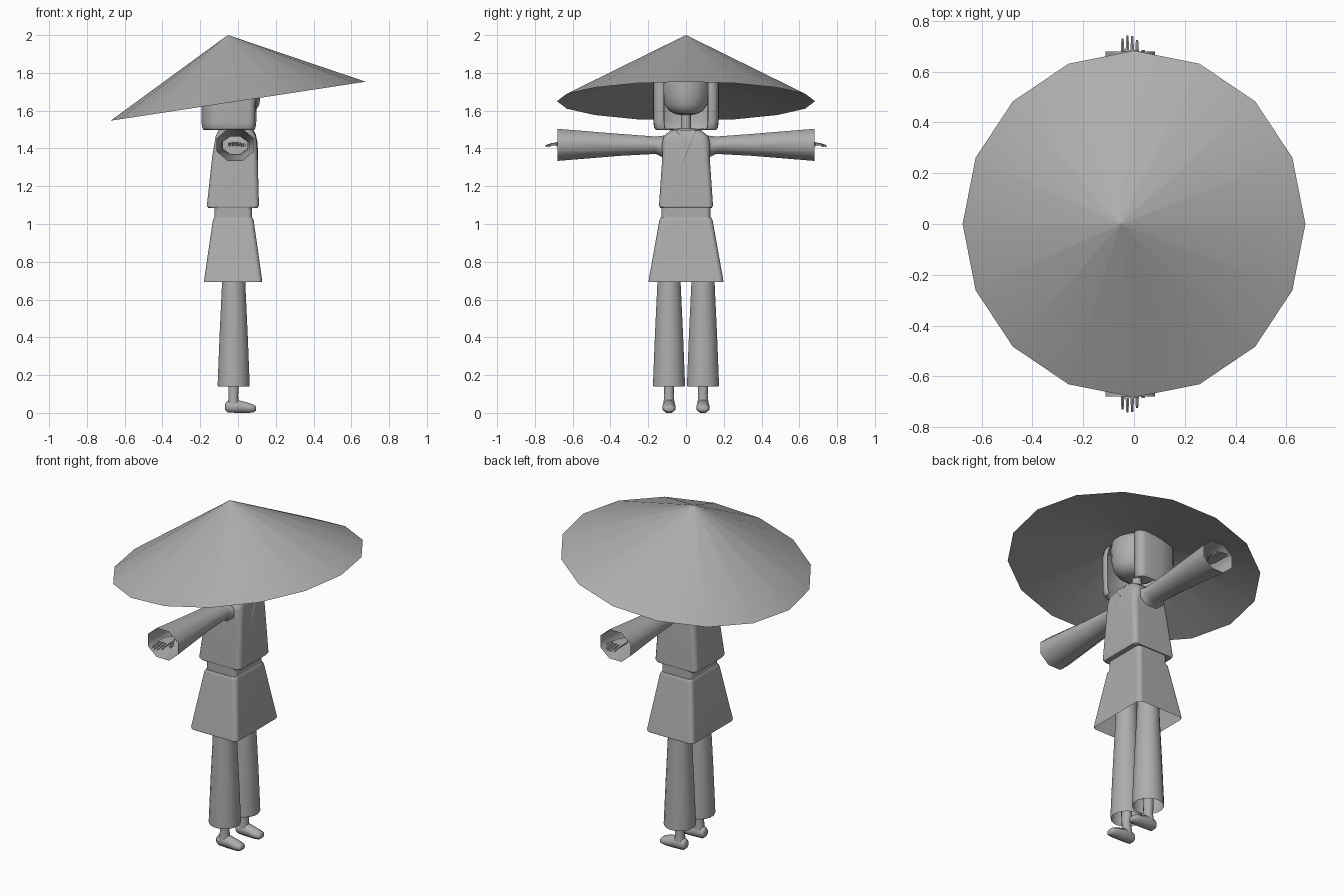
import bpy, bmesh, math
from mathutils import Vector, Matrix

if "Cube" in bpy.data.objects:
    bpy.data.objects.remove(bpy.data.objects["Cube"], do_unlink=True)

grey = bpy.data.materials.new("plain_grey")
grey.use_nodes = True
grey.diffuse_color = (0.42, 0.42, 0.42, 1)
grey.node_tree.nodes["Principled BSDF"].inputs["Base Color"].default_value = (0.42, 0.42, 0.42, 1)


def finish(name, bm, angle=35):
    """Turn a bmesh into a shaded, coloured object."""
    bmesh.ops.recalc_face_normals(bm, faces=bm.faces)
    me = bpy.data.meshes.new(name)
    bm.to_mesh(me)
    bm.free()
    for p in me.polygons:
        p.use_smooth = True
    me.set_sharp_from_angle(angle=math.radians(angle))
    me.materials.append(grey)
    ob = bpy.data.objects.new(name, me)
    bpy.context.collection.objects.link(ob)
    ob.modifiers.new("even_shading", 'WEIGHTED_NORMAL').keep_sharp = True
    return ob


def loft(name, rings, start=False, end=False, closed=True, angle=35):
    """Skin a row of equal point rings, with optional caps."""
    bm = bmesh.new()
    rows = [[bm.verts.new(p) for p in r] for r in rings]
    n = len(rows[0])
    for a, b in zip(rows, rows[1:]):
        for i in range(n if closed else n - 1):
            j = (i + 1) % n
            bm.faces.new((a[i], a[j], b[j], b[i]))
    if start:
        bm.faces.new(rows[0])
    if end:
        bm.faces.new(rows[-1])
    return finish(name, bm, angle)


def oval(u, v, n):
    """Flat oval outline whose flat sides reach u and v."""
    k = 1 / math.cos(math.pi / n)
    return [(u * k * math.cos((i + .5) * math.tau / n),
             v * k * math.sin((i + .5) * math.tau / n)) for i in range(n)]


def rounded_box(z, cx, hx, hy, r=.025):
    """Horizontal rounded rectangle."""
    pts = []
    for q, (sx, sy) in enumerate([(1, 1), (-1, 1), (-1, -1), (1, -1)]):
        for k in range(4):
            a = math.pi / 2 * (q + k / 3)
            pts.append((cx + sx * (hx - r) + r * math.cos(a),
                        sy * (hy - r) + r * math.sin(a), z))
    return pts


def tube_z(cx, cy, z, r, n=14):
    return [(cx + u, cy + v, z) for u, v in oval(r, r, n)]


def tube_y(y, cx, cz, hx, hz, n=8):
    return [(cx + u, y, cz + v) for u, v in oval(hx, hz, n)]


# Wide tilted hat: a steep sixteen-sided cone closed below by a shallow hollow
tilt = Matrix.Translation((0, 0, 1.65)) @ Matrix.Rotation(math.radians(-8.7), 4, 'Y')
for name, depth in (("hat", .354), ("hat_underside", .16)):
    bm = bmesh.new()
    bmesh.ops.create_cone(bm, cap_ends=False, segments=16, radius1=.683, radius2=.001, depth=depth)
    bm.transform(tilt @ Matrix.Translation((0, 0, depth / 2)))
    finish(name, bm)

# Head and neck
loft("head", [[(-.012 + u, v, z) for u, v in oval(hx, hy, 24)] for z, hx, hy in (
    (1.578, .04, .035), (1.583, .075, .06), (1.6, .105, .09), (1.63, .124, .112),
    (1.68, .132, .125), (1.75, .134, .132), (1.79, .128, .13), (1.805, .1, .1))],
    start=True, end=True, angle=60)
loft("neck", [tube_z(-.02, 0, z, .025) for z in (1.47, 1.62)])


# Bobbed hair: a shell open toward the face
def hair_ring(z, s):
    half = [(.098, .118), (.09, .155), (.06, .173), (-.05, .175),
            (-.13, .165), (-.175, .125), (-.195, .06)]
    pts = half + [(x, -y) for x, y in reversed(half)]
    return [((x + .04) * s - .04, y * s, z) for x, y in pts]


hair = loft("hair", [hair_ring(z, s) for z, s in
            ((1.498, .91), (1.507, .96), (1.54, .99), (1.74, 1), (1.785, .95), (1.807, .8))],
            end=True, closed=False, angle=50)
shell = hair.modifiers.new("thickness", 'SOLIDIFY')
shell.thickness = .012
shell.offset = -1

# Tunic, waistband and flared skirt
loft("tunic", [rounded_box(*s) for s in (
    (1.085, -.027, .105, .125), (1.085, -.027, .130, .136), (1.097, -.027, .138, .143),
    (1.36, -.016, .120, .125, .03), (1.43, -.012, .112, .127, .04),
    (1.465, -.012, .106, .118, .04), (1.497, -.012, .09, .08, .04),
    (1.505, -.015, .05, .05, .03))], start=True, end=True, angle=50)
loft("waistband", [rounded_box(z, -.025, .1, .13) for z in (1.02, 1.09)])
loft("skirt", [rounded_box(*s) for s in (
    (1.035, -.025, .085, .115), (1.035, -.025, .1, .133), (1.02, -.025, .108, .141),
    (.70, -.026, .154, .198), (.692, -.026, .152, .196))], start=True)


# Crossed collar folds lying on the chest
def fold(name, path, width):
    path = [Vector(p) for p in path]
    side = (path[-1] - path[0]).cross(Vector((1, 0, 0))).normalized() * width
    out = Vector((.003, 0, 0))
    loft(name, [[p - side - out, p - side * .4 + out, p + side * .4 + out, p + side - out]
                for p in path], start=True, end=True, angle=60)


fold("collar_fold_long", [(.078, .045, 1.497), (.092, .035, 1.468), (.1, .018, 1.43),
                          (.103, -.002, 1.38), (.104, -.03, 1.31)], .014)
fold("collar_fold_short", [(.078, -.045, 1.497), (.092, -.025, 1.468),
                           (.1, .008, 1.43)], .012)

# Limbs, made once for each side
for s, tag in ((-1, "front"), (1, "back")):
    # Flared open sleeve, widening again into the shoulder
    loft(tag + "_sleeve", [tube_y(s * y, -.015, z, hx, hz) for y, z, hx, hz in (
        (.09, 1.405, .09, .068), (.125, 1.41, .077, .057), (.16, 1.417, .064, .046),
        (.35, 1.419, .073, .058), (.68, 1.419, .098, .085))], angle=60)
    # Forearm, palm, fingers and thumb
    loft(tag + "_arm", [tube_y(s * y, -.017, 1.42, .018, .01) for y in (.15, .60)])
    loft(tag + "_palm", [tube_y(s * y, -.017, 1.423, hx, .01)
                         for y, hx in ((.59, .02), (.62, .034), (.685, .034))],
         start=True, end=True)
    for i, tip in enumerate((.73, .743, .74, .725)):
        x = -.045 + .019 * i
        loft(f"{tag}_finger_{i + 1}", [tube_y(s * y, x, z, r, r, 6) for y, z, r in (
            (.68, 1.424, .007), (.71, 1.422, .006), (tip, 1.413, .004))], end=True)
    loft(tag + "_thumb", [tube_y(s * y, x, 1.418, .007, .007, 6)
                          for y, x in ((.62, .01), (.66, .032), (.685, .036))], end=True)

    # Trouser leg, ankle and foot
    cy = s * .09
    loft(tag + "_trouser", [tube_z(-.023, cy, z, r, 16) for z, r in (
        (.14, .083), (.147, .085), (.40, .075), (.70, .061), (.85, .057))], end=True)
    loft(tag + "_ankle", [tube_z(-.024, cy, z, r, 12) for z, r in (
        (.04, .031), (.09, .025), (.16, .028), (.35, .034))], end=True)
    loft(tag + "_foot", [[(x, cy + u, (lo + hi) / 2 + v)
                          for u, v in oval(w, (hi - lo) / 2, 8)]
                         for x, lo, hi, w in (
        (-.068, .015, .05, .018), (-.055, .002, .064, .028), (0, 0, .068, .032),
        (.06, 0, .052, .034), (.085, .004, .042, .028), (.095, .012, .032, .018))],
        start=True, end=True, angle=60)
